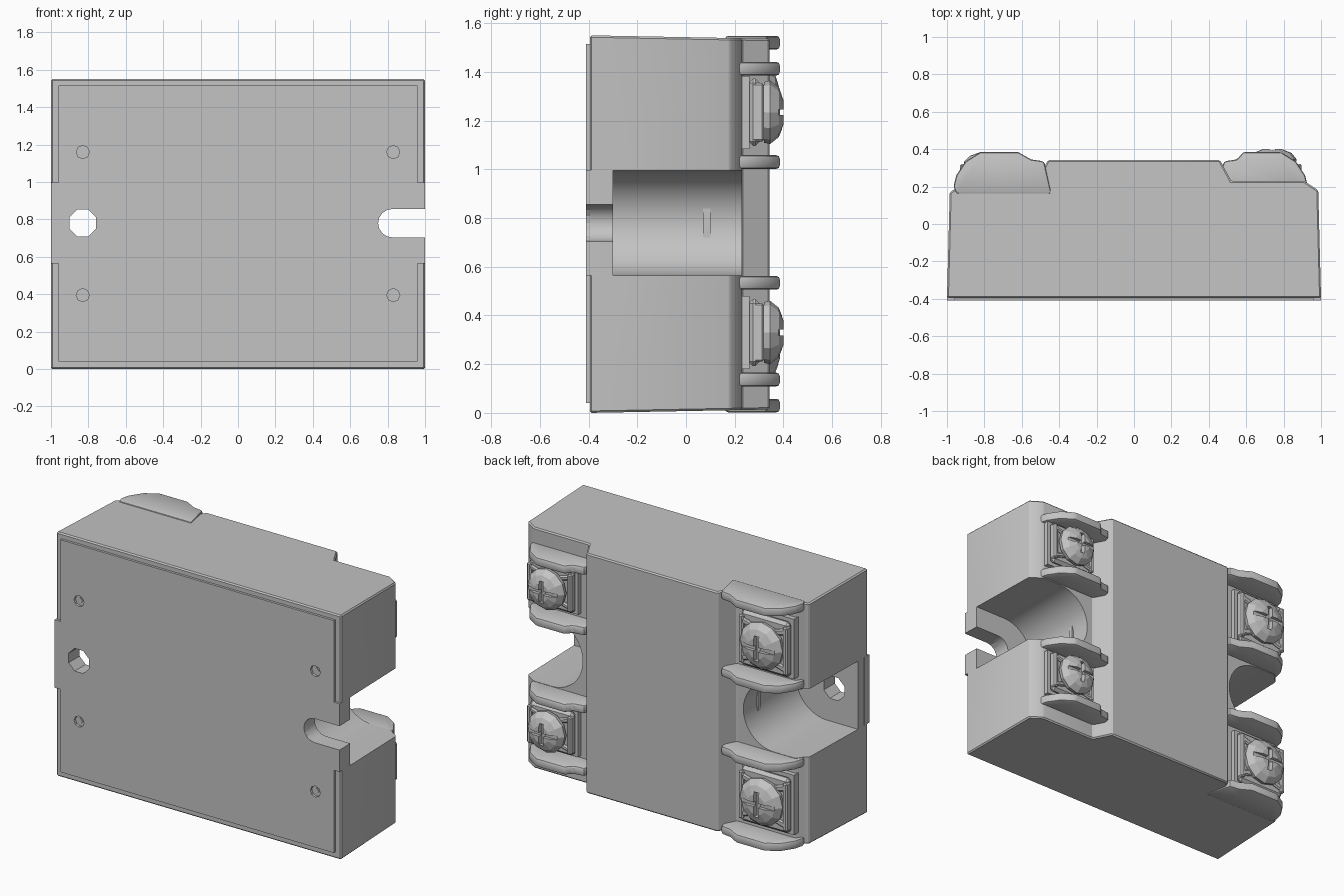
import bpy, bmesh
from math import sin, cos, pi
from mathutils import Matrix

cube = bpy.data.objects.get("Cube")
if cube:
    bpy.data.objects.remove(cube, do_unlink=True)

grey = bpy.data.materials.new("moulded grey")
grey.use_nodes = True
grey.diffuse_color = (0.55, 0.55, 0.55, 1)
grey.node_tree.nodes["Principled BSDF"].inputs["Base Color"].default_value = (0.55, 0.55, 0.55, 1)

MID = 0.78  # height of the mounting holes


def finish(name, bm):
    bmesh.ops.recalc_face_normals(bm, faces=bm.faces)
    mesh = bpy.data.meshes.new(name)
    bm.to_mesh(mesh)
    bm.free()
    mesh.materials.append(grey)
    ob = bpy.data.objects.new(name, mesh)
    bpy.context.collection.objects.link(ob)
    return ob


def prism(name, pts, axis, lo, hi):
    """Extrude an outline along z (points are x, y) or along y (points are x, z)."""
    bm = bmesh.new()
    place = (lambda a, b: (a, b, lo)) if axis == "z" else (lambda a, b: (a, lo, b))
    face = bm.faces.new([bm.verts.new(place(a, b)) for a, b in pts])
    ext = bmesh.ops.extrude_face_region(bm, geom=[face])
    shift = (0, 0, hi - lo) if axis == "z" else (0, hi - lo, 0)
    bmesh.ops.translate(bm, verts=[v for v in ext["geom"] if isinstance(v, bmesh.types.BMVert)], vec=shift)
    return finish(name, bm)


def box(name, x, y, z, sx, sy, sz):
    h, k = sx / 2, sz / 2
    return prism(name, [(x - h, z - k), (x + h, z - k), (x + h, z + k), (x - h, z + k)], "y", y - sy / 2, y + sy / 2)


def ring(x, z, r, n, start=0.0, sweep=2 * pi):
    closed = n if sweep > 6 else n - 1
    return [(x + r * cos(start + sweep * i / closed), z + r * sin(start + sweep * i / closed)) for i in range(n)]


def notch(s, x, r, n, end=1.1):
    """Outline with a round inner end, open towards the side s."""
    pts = ring(x, MID, r, n, pi / 2, pi) + [(end, MID - r), (end, MID + r)]
    return [(s * a, b) for a, b in pts]


def bake(ob):
    dg = bpy.context.evaluated_depsgraph_get()
    mesh = bpy.data.meshes.new_from_object(ob.evaluated_get(dg))
    ob.modifiers.clear()
    ob.data = mesh


def cut(ob, cutters):
    for c in cutters:
        mod = ob.modifiers.new("cut", "BOOLEAN")
        mod.operation, mod.solver, mod.object = "DIFFERENCE", "EXACT", c
        c.hide_render = True
    bake(ob)


def soften(ob, width, segments=1):
    mod = ob.modifiers.new("bevel", "BEVEL")
    mod.width, mod.segments, mod.limit_method = width, segments, "ANGLE"
    bake(ob)


def smooth(ob, angle=0.5):
    bpy.ops.object.select_all(action="DESELECT")
    ob.select_set(True)
    bpy.context.view_layer.objects.active = ob
    bpy.ops.object.shade_smooth_by_angle(angle=angle)


# Housing: one cross-section with a terminal ledge on each side, slightly drafted
section = [(-1, -0.395), (1, -0.395), (0.985, 0.18), (0.91, 0.23), (0.52, 0.23), (0.46, 0.342),
           (-0.46, 0.342), (-0.52, 0.23), (-0.93, 0.23), (-0.96, 0.185), (-0.985, 0.17)]
housing = prism("housing", section, "z", 0, 1.55)
for v in housing.data.vertices:
    inset = 0.014 * (v.co.y + 0.395) / 0.74
    v.co.z += inset if v.co.z < MID else -inset
soften(housing, 0.008)

# Base plate with a tab across each mounting channel
half = [(0.96, 0.04), (0.96, 0.565), (1, 0.565), (1, 0.997), (0.96, 0.997), (0.96, 1.515)]
plate = prism("base_plate", half + [(-a, b) for a, b in reversed(half)], "y", -0.41, -0.36)

# Mounting channels, hole and slot
channels = [prism("channel_cutter", notch(s, 0.78, 0.216, 21), "y", -0.3, 0.6) for s in (-1, 1)]
hole = prism("hole_cutter", ring(-0.83, MID, 0.078, 8, pi / 8), "y", -0.6, 0)
slot = prism("slot_cutter", notch(1, 0.825, 0.076, 9), "y", -0.6, 0)
pits = [prism("pit_cutter", ring(x, z, 0.035, 8), "y", -0.5, -0.385)
        for x in (-0.83, 0.83) for z in (0.395, 1.16)]
cut(housing, channels + [hole, slot])
cut(plate, [hole, slot] + pits)
smooth(housing)

for c in channels + [hole, slot] + pits:
    bpy.data.objects.remove(c, do_unlink=True)

# Small studs inside the pits
for x in (-0.83, 0.83):
    for z in (0.395, 1.16):
        prism("base_stud", ring(x, z, 0.02, 4), "y", -0.4, -0.37)

# Narrow rib at the inner end of each channel
for s in (-1, 1):
    box("channel_rib", s * 0.567, 0.085, MID, 0.016, 0.03, 0.12)

# Barrier walls beside the terminals
barrier = [(0.44, 0.16), (0.48, 0.335), (0.55, 0.345), (0.62, 0.385), (0.82, 0.385),
           (0.9, 0.335), (0.95, 0.26), (0.965, 0.2), (0.95, 0.16)]
short = [(x if x < 0.6 else x - 0.035, y) for x, y in barrier]


def barrier_wall(s, z):
    outline = [(s * x, y) for x, y in (barrier if s < 0 else short)]
    wall = prism("barrier_wall", outline, "z", z - 0.028, z + 0.028)
    soften(wall, 0.014, 2)
    smooth(wall)


for s, outer in ((-1, 0.745), (1, 0.638)):
    for up in (-1, 1):
        barrier_wall(s, 0.775 + up * outer)
        barrier_wall(s, 0.782 + up * 0.248)


# Domed screw head with a cross recess
def screw(x, z, r, base, top):
    bm = bmesh.new()
    rise = top - base
    rows = []
    for rad, y in ((0.96, base), (1, base + rise * 0.3), (0.78, base + rise * 0.72), (0.42, top - rise * 0.06)):
        rows.append([bm.verts.new((a, y, b)) for a, b in ring(x, z, r * rad, 12)])
    for lower, upper in zip(rows, rows[1:]):
        for i in range(len(lower)):
            j = (i + 1) % len(lower)
            bm.faces.new((lower[i], lower[j], upper[j], upper[i]))
    bm.faces.new(rows[0])
    bm.faces.new(rows[-1])
    head = finish("screw_head", bm)
    tools = [box("slot_tool", x, top, z, r * 0.22, rise * 0.9, r * 1.05),
             box("cross_tool", x, top, z, r * 2.2, rise * 0.6, r * 0.18)]
    cut(head, tools)
    for t in tools:
        bpy.data.objects.remove(t, do_unlink=True)


# Wire clamp: base, plate, lips and pressed ribs
def terminal(x, z, w, h, r, top):
    box("terminal_base", x, 0.235, z, w, 0.05, h)
    clamp = box("clamp_plate", x, 0.28, z, w * 0.94, 0.045, h * 0.92)
    soften(clamp, 0.018)
    for s in (-1, 1):
        soften(box("clamp_lip", x + s * w * 0.43, 0.295, z, w * 0.09, 0.05, h * 0.8), 0.008)
        for off in (-0.28, 0.28):
            rib = box("clamp_rib", x + s * w * 0.3, 0.3, z + off * h, w * 0.3, 0.03, h * 0.1)
            turn = Matrix.Rotation(-s * off, 4, "Y")
            centre = Matrix.Translation((x + s * w * 0.3, 0.3, z + off * h))
            rib.data.transform(centre @ turn @ centre.inverted())
            soften(rib, 0.008)
    prism("screw_shank", ring(x, z, r * 0.6, 12), "y", 0.25, top - 0.07)
    screw(x, z, r, top - 0.085, top)


for up in (-1, 1):
    terminal(-0.76, 0.775 + up * 0.495, 0.36, 0.38, 0.15, 0.39)
    terminal(0.74, 0.782 + up * 0.452, 0.33, 0.3, 0.13, 0.405)
